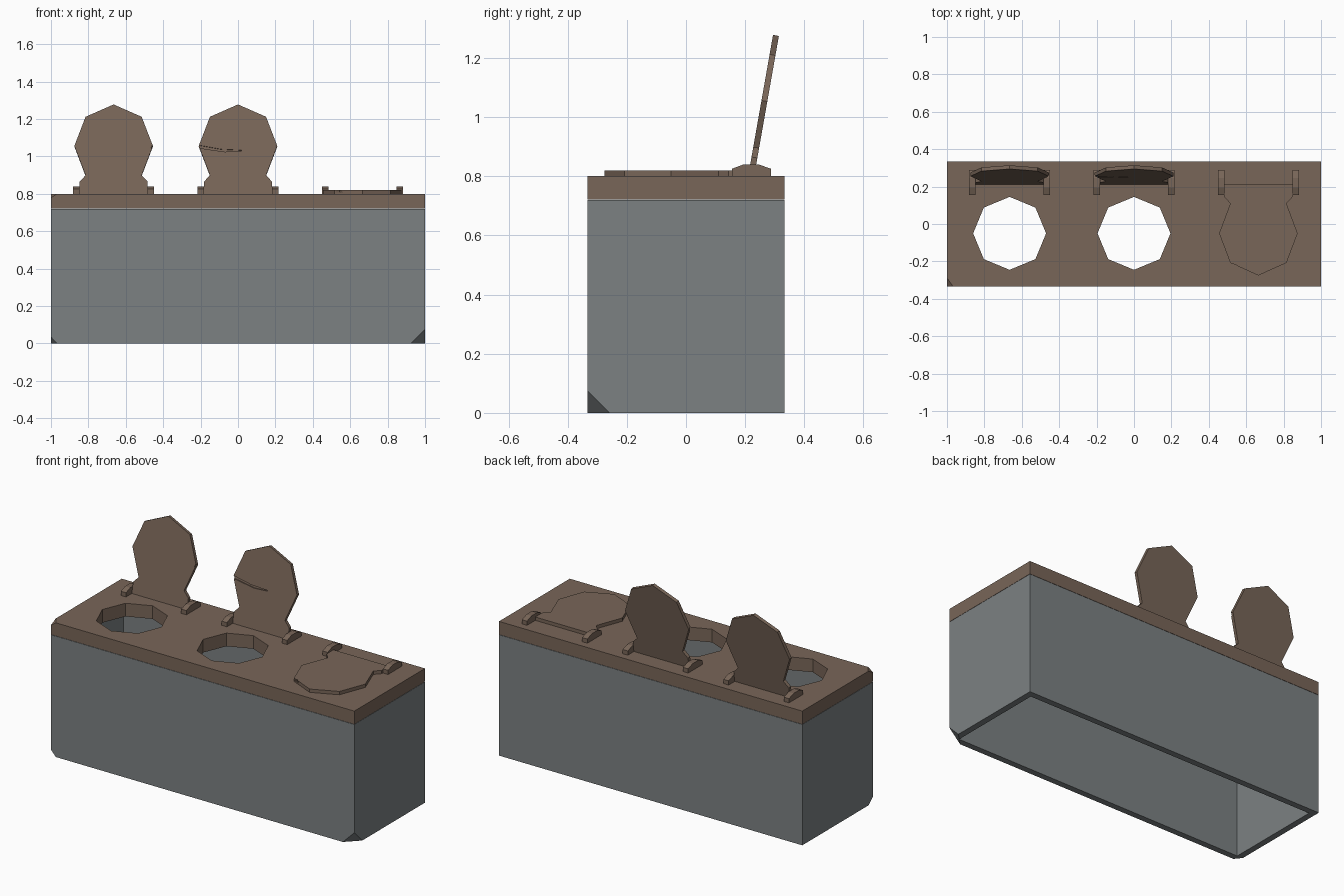
import bpy, bmesh, math
from mathutils import Matrix, Vector

if "Cube" in bpy.data.objects:
    bpy.data.objects.remove(bpy.data.objects["Cube"])


def material(name, rgb):
    m = bpy.data.materials.new(name)
    m.diffuse_color = (*rgb, 1)
    m.use_nodes = True
    m.node_tree.nodes["Principled BSDF"].inputs["Base Color"].default_value = m.diffuse_color
    return m


GREY = material("grey stone", (0.20, 0.22, 0.225))
BROWN = material("brown wood", (0.19, 0.132, 0.098))


def make(name, bm, mat=None, matrix=None):
    bmesh.ops.recalc_face_normals(bm, faces=bm.faces)
    if matrix:
        bm.transform(matrix)
    me = bpy.data.meshes.new(name)
    bm.to_mesh(me)
    bm.free()
    ob = bpy.data.objects.new(name, me)
    bpy.context.collection.objects.link(ob)
    if mat:
        me.materials.append(mat)
    return ob


def prism(name, pts, z0, z1, mat=None, matrix=None):
    bm = bmesh.new()
    low = [bm.verts.new((x, y, z0)) for x, y in pts]
    top = [bm.verts.new((x, y, z1)) for x, y in pts]
    bm.faces.new(low)
    bm.faces.new(top)
    n = len(pts)
    for i in range(n):
        j = (i + 1) % n
        bm.faces.new((low[i], low[j], top[j], top[i]))
    return make(name, bm, mat, matrix)


def rect(x, y):
    return [(-x, -y), (x, -y), (x, y), (-x, y)]


def cut(ob, cutter):
    mod = ob.modifiers.new("cut", 'BOOLEAN')
    mod.operation = 'DIFFERENCE'
    mod.solver = 'EXACT'
    mod.object = cutter
    dg = bpy.context.evaluated_depsgraph_get()
    me = bpy.data.meshes.new_from_object(ob.evaluated_get(dg))
    ob.modifiers.clear()
    ob.data = me
    bpy.data.objects.remove(cutter)


def corner_chip(corner, sign, size):
    # tetrahedron that slices a corner off, "size" along each edge
    bm = bmesh.new()
    out = Vector([s * a for s, a in zip(sign, size)])
    apex = Vector(corner) + out * 0.5
    vs = [bm.verts.new(apex)]
    for i in range(3):
        p = apex.copy()
        p[i] -= out[i] * 2.5
        vs.append(bm.verts.new(p))
    for f in ((0, 1, 2), (0, 2, 3), (0, 3, 1), (1, 2, 3)):
        bm.faces.new([vs[k] for k in f])
    return make("chip_cutter", bm)


def nick(centre, radii, turn=0):
    # small diamond that nicks an edge
    bm = bmesh.new()
    bmesh.ops.create_cone(bm, segments=4, radius1=1, radius2=0.3, depth=2, cap_ends=True)
    m = Matrix.Translation(centre) @ Matrix.Rotation(turn, 4, 'Z') @ Matrix.Diagonal((*radii, 1))
    return make("nick_cutter", bm, None, m)


W, D, T = 1.0, 0.333, 0.037
SEATS = (-0.665, 0.0, 0.665)

# Hollow base, open at the bottom, with chipped corners
base = prism("base", rect(W, D), 0, 0.72, GREY)
cut(base, prism("hollow", rect(W - T, D - T), -0.1, 0.9))
cut(base, corner_chip((W, -D, 0), (1, -1, -1), (0.075, 0.075, 0.075)))
cut(base, corner_chip((-W, -D, 0), (-1, -1, -1), (0.032, 0.04, 0.035)))

# Seat plank with octagonal holes
plank = prism("seat_plank", rect(W, D), 0.7215, 0.80, BROWN)
for cx in SEATS:
    ring = [(cx + 0.195 * math.cos(k * math.pi / 4), -0.05 + 0.195 * math.sin(k * math.pi / 4))
            for k in range(8)]
    cut(plank, prism("hole", ring, 0.6, 0.9))
cut(plank, corner_chip((-W, -D, 0.80), (-1, -1, 1), (0.032, 0.045, 0.022)))

# Cover outline: half profile as (half width, distance from hinge), mirrored
half = [(0.182, 0), (0.182, 0.066), (0.15, 0.10), (0.21, 0.26), (0.15, 0.418)]
outline = [(x, -d) for x, d in half] + [(0, -0.485)] + [(-x, -d) for x, d in reversed(half)]
# Hinge block profile (y, z)
block = [(0.155, 0.80), (0.155, 0.825), (0.195, 0.84), (0.245, 0.84), (0.288, 0.825), (0.288, 0.80)]
TO_X = Matrix(((0, 0, 1, 0), (1, 0, 0, 0), (0, 1, 0, 0), (0, 0, 0, 1)))

for i, cx in enumerate(SEATS):
    cover = prism(f"cover_{i + 1}", outline, 0, 0.02, BROWN)
    if i == 0:
        cut(cover, nick((0.212, -0.25, 0), (0.018, 0.04, 0.012)))
    elif i == 1:
        # shallow crack on the front face
        crack = [(-0.22, -0.266), (-0.09, -0.242), (0.02, -0.237),
                 (0.02, -0.233), (-0.07, -0.228), (-0.22, -0.25)]
        cut(cover, prism("crack", crack, -0.02, 0.008))
    else:
        cut(cover, nick((-0.125, -0.432, 0.02), (0.03, 0.01, 0.012), math.radians(-25)))
    pose = Matrix.Translation((cx, 0.21, 0.80))
    if i < 2:  # the first two covers stand open
        pose = pose @ Matrix.Rotation(math.radians(-100), 4, 'X')
    cover.data.transform(pose)
    for side, s in (("left", -1), ("right", 1)):
        x = cx + s * 0.199
        prism(f"hinge_{i + 1}_{side}", block, x - 0.017, x + 0.017, BROWN, TO_X)
